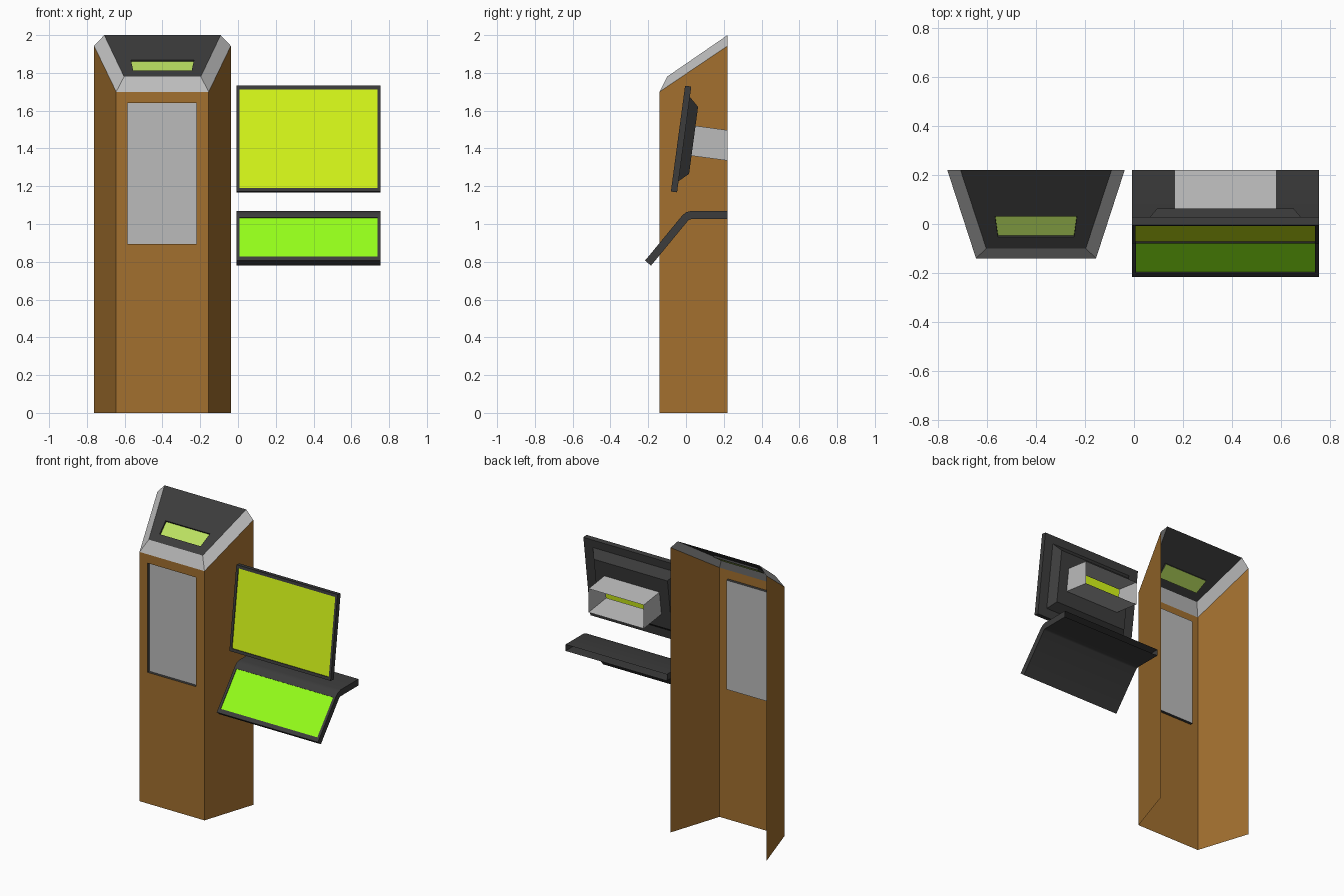
import bpy, bmesh
from mathutils import Vector

if "Cube" in bpy.data.objects:
    bpy.data.objects.remove(bpy.data.objects["Cube"])

WOOD = ("wood", (0.36, 0.16, 0.028))
DARK = ("dark_plastic", (0.045, 0.045, 0.045))
GREY = ("grey_metal", (0.5, 0.5, 0.5))
LIME = ("lime_screen", (0.68, 0.95, 0.01))
GREEN = ("green_screen", (0.3, 1.0, 0.01))
PALE = ("pale_screen", (0.5, 0.75, 0.12))
BACK = 0.22          # plane where all parts meet the wall


def build(name, faces, colour, smooth=False):
    """Make one welded object from a list of polygons."""
    bm = bmesh.new()
    for f in faces:
        bm.faces.new([bm.verts.new(p) for p in f])
    bmesh.ops.remove_doubles(bm, verts=bm.verts, dist=1e-5)
    me = bpy.data.meshes.new(name)
    bm.to_mesh(me)
    bm.free()
    mat = bpy.data.materials.get(colour[0]) or bpy.data.materials.new(colour[0])
    mat.diffuse_color = (*colour[1], 1)
    mat.use_nodes = True
    mat.node_tree.nodes["Principled BSDF"].inputs["Base Color"].default_value = mat.diffuse_color
    me.materials.append(mat)
    ob = bpy.data.objects.new(name, me)
    bpy.context.collection.objects.link(ob)
    if smooth:
        bpy.ops.object.select_all(action='DESELECT')
        ob.select_set(True)
        bpy.context.view_layer.objects.active = ob
        bpy.ops.object.shade_smooth_by_angle(angle=0.6)
    return ob


def bridge(rings, closed=True):
    """Quads joining successive rings of points."""
    out = []
    for a, b in zip(rings, rings[1:]):
        n = len(a)
        for i in range(n if closed else n - 1):
            j = (i + 1) % n
            out.append((a[i], a[j], b[j], b[i]))
    return out


def shift(ring, v):
    return [Vector(p) + Vector(v) for p in ring]


# Column: three walls, open at the back and bottom
CX = -0.40
def u_path(front_w, back_w, yf, zf, zb):
    return [(CX - back_w, BACK, zb), (CX - front_w, yf, zf),
            (CX + front_w, yf, zf), (CX + back_w, BACK, zb)]

base = u_path(0.245, 0.362, -0.14, 0, 0)
rim = u_path(0.245, 0.362, -0.14, 1.70, 1.943)
top = u_path(0.203, 0.308, -0.10, 1.78, 2.0)
left, front, right = bridge([base, rim], closed=False)
window = [(-0.585, -0.14, 0.895), (-0.22, -0.14, 0.895),
          (-0.22, -0.14, 1.64), (-0.585, -0.14, 1.64)]
panel = shift(window, (0, 0.02, 0))
build("column_walls", [left, right] + bridge([front, window]), WOOD)
build("column_window_rim", bridge([window, panel]), DARK)
build("column_panel", [panel], GREY)

# Cap: grey chamfer around a dark sloping top with a small sunken screen
build("cap_chamfer", bridge([rim, top], closed=False), GREY)
def on_slope(x, y):
    return (x, y, 1.78 + (y + 0.10) * 0.22 / 0.32)

slot = [on_slope(CX - 0.155, -0.053), on_slope(CX + 0.155, -0.053),
        on_slope(CX + 0.167, 0.03), on_slope(CX - 0.167, 0.03)]
sunk = shift(slot, (0, 0.007, -0.010))
build("cap_top", bridge([[top[1], top[2], top[3], top[0]], slot, sunk]), DARK)
build("cap_screen", [sunk], PALE)

# Monitor: hollow tilted housing, screen and open wall arm
MX = 0.373
U, W = Vector((0, 0.133, 0.991)), Vector((0, 0.991, -0.133))
ORIGIN = Vector((MX, -0.08, 1.172))
def rect(half, lo, hi, w):
    return [ORIGIN + Vector((x, 0, 0)) + U * u + W * w
            for x, u in ((-half, lo), (half, lo), (half, hi), (-half, hi))]

hole = rect(0.208, 0.202, 0.362, 0.083)
display = rect(0.366, 0.020, 0.545, 0.006)
build("monitor_housing", bridge([
    hole, rect(0.278, 0.105, 0.463, 0.083), rect(0.315, 0.06, 0.51, 0.033),
    rect(0.382, 0, 0.565, 0.033), rect(0.382, 0, 0.565, 0),
    rect(0.366, 0.020, 0.545, 0), display]), DARK)
build("monitor_screen", [display], LIME)
arm_end = [p + W * ((BACK - p.y) / W.y) for p in hole]
build("monitor_arm", bridge([arm_end, hole]), GREY)

# Shelf: bent slab, open at the wall, with a sunken screen on the slope
X0, X1 = MX - 0.382, MX + 0.382
profile = [(BACK, 1.07), (0.03, 1.07), (0.0, 1.062), (-0.02, 1.045),
           (-0.217, 0.806), (-0.185, 0.78), (0.012, 1.019), (0.02, 1.024),
           (0.03, 1.026), (BACK, 1.026)]
lside = [Vector((X0, *p)) for p in profile]
rside = [Vector((X1, *p)) for p in profile]
strips = [(lside[i + 1], rside[i + 1], rside[i], lside[i])
          for i in range(len(profile) - 1)]
slope = strips.pop(3)
down, across = slope[0] - slope[3], Vector((0.017, 0, 0))
opening = [slope[0] - down * 0.09 + across, slope[1] - down * 0.09 - across,
           slope[2] + down * 0.04 - across, slope[3] + down * 0.04 + across]
pad = shift(opening, (0, 0.003, -0.0025))
build("shelf", strips + [lside[::-1], rside] + bridge([slope, opening, pad]),
      DARK, smooth=True)
build("shelf_screen", [pad], GREEN)
